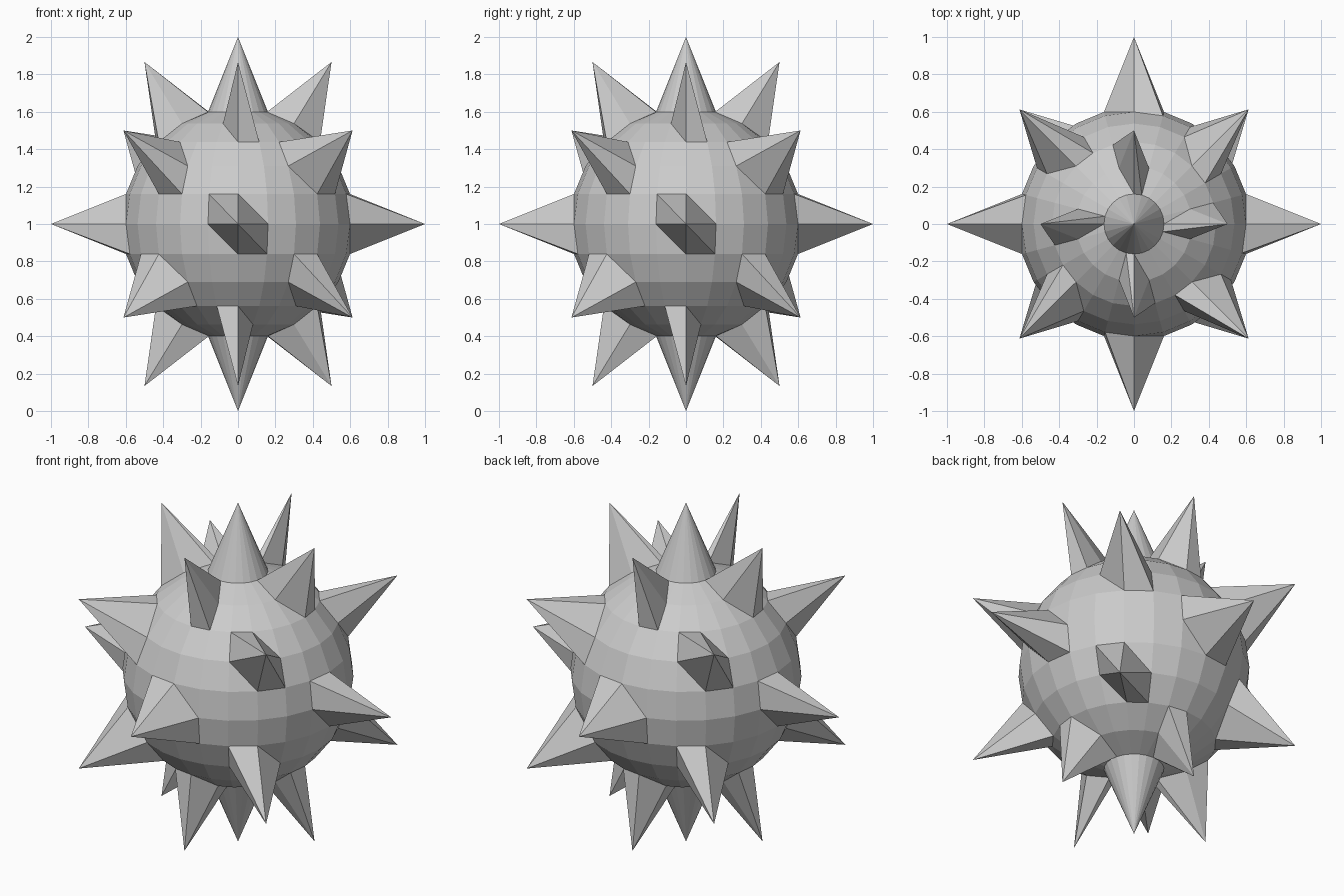
import bpy, bmesh
from math import sin, cos, radians

if "Cube" in bpy.data.objects:
    bpy.data.objects.remove(bpy.data.objects["Cube"])

BODY, TIP, STEP = 0.62, 1.0, 15
SEGS = 360 // STEP


def is_spike(lat, lon):
    # spikes on the axes, around each pole, and on the diagonals
    if abs(lat) in (0, 60):
        return lon % 90 == 0
    return abs(lat) == 30 and lon % 90 == 45


def point(lat, lon):
    r = TIP if is_spike(lat, lon) else BODY
    a, b = radians(lat), radians(lon)
    return (r * cos(a) * cos(b), r * cos(a) * sin(b), 1 + r * sin(a))


bm = bmesh.new()

# Rings of the ball, with the spike vertices pulled outwards
rings = [[bm.verts.new(point(lat, j * STEP)) for j in range(SEGS)]
         for lat in range(-75, 76, STEP)]
south = bm.verts.new((0, 0, 1 - TIP))
north = bm.verts.new((0, 0, 1 + TIP))

# Triangulated bands: every diagonal runs upper left to lower right
for low, up in zip(rings, rings[1:]):
    for j in range(SEGS):
        k = (j + 1) % SEGS
        bm.faces.new((up[j], low[j], low[k]))
        bm.faces.new((up[j], low[k], up[k]))

# Conical pole spikes
for j in range(SEGS):
    k = (j + 1) % SEGS
    bm.faces.new((rings[-1][j], rings[-1][k], north))
    bm.faces.new((rings[0][k], rings[0][j], south))

mesh = bpy.data.meshes.new("spiked_ball")
bm.to_mesh(mesh)
bm.free()
bpy.context.collection.objects.link(bpy.data.objects.new("spiked_ball", mesh))
